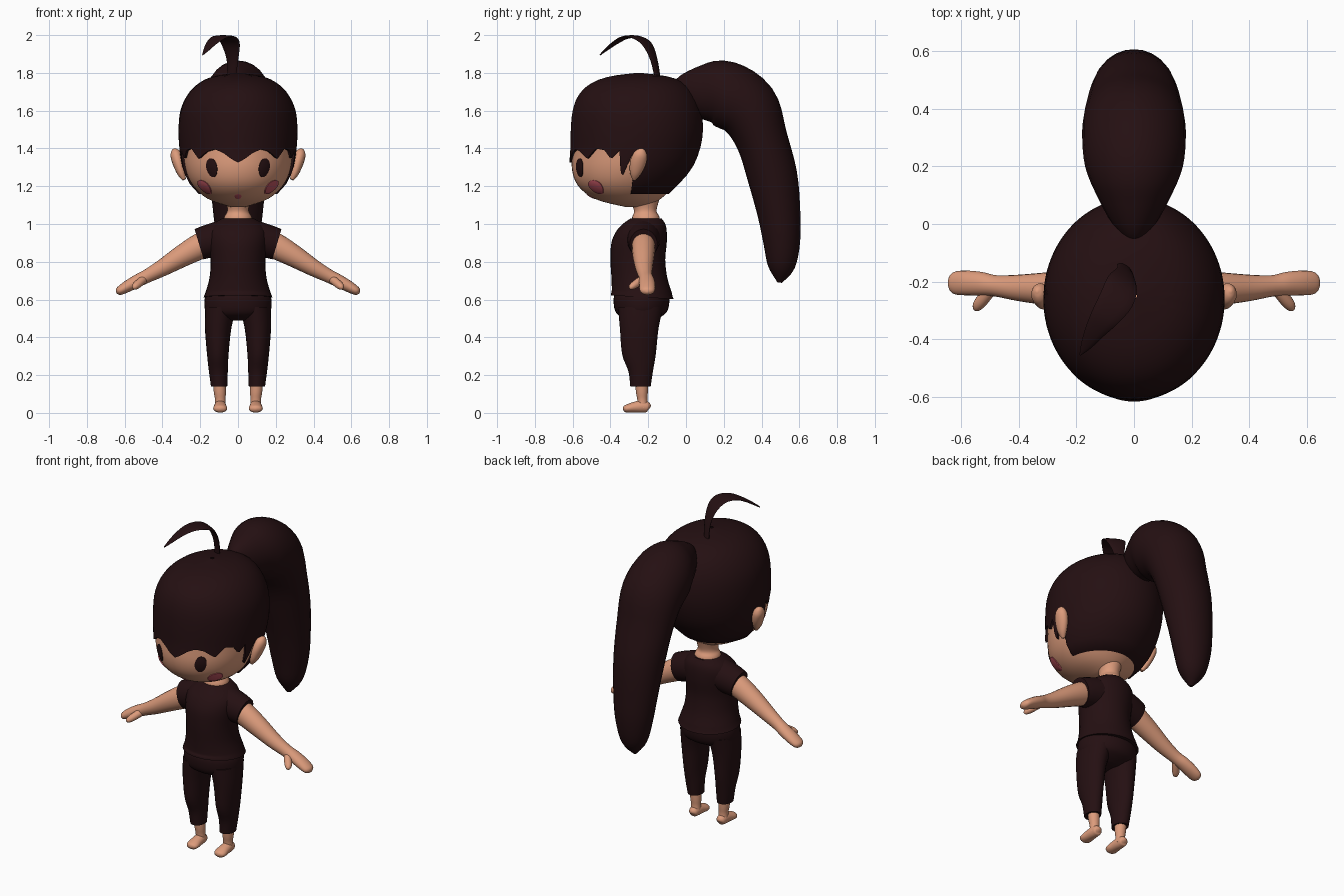
import bpy, bmesh
from math import sin, cos, pi, radians
from mathutils import Vector

cube = bpy.data.objects.get("Cube")
if cube:
    bpy.data.objects.remove(cube, do_unlink=True)


def material(name, rgb):
    mat = bpy.data.materials.new(name)
    mat.use_nodes = True
    mat.diffuse_color = (*rgb, 1)
    mat.node_tree.nodes["Principled BSDF"].inputs["Base Color"].default_value = (*rgb, 1)
    return mat


SKIN = material("warm_skin", (0.72, 0.33, 0.2))
DARK = material("dark_brown", (0.018, 0.005, 0.006))
BLUSH = material("rosy_pink", (0.52, 0.09, 0.12))


def smooth(rows, steps=4):
    """Catmull-Rom interpolation between rows of numbers."""
    out = []
    for i in range(len(rows) - 1):
        p, q = rows[i], rows[i + 1]
        before, after = rows[max(i - 1, 0)], rows[min(i + 2, len(rows) - 1)]
        for k in range(steps):
            t = k / steps
            out.append([b + t * ((c - a) + t * (2*a - 5*b + 4*c - d + t * (3*b - a - 3*c + d))) / 2
                        for a, b, c, d in zip(before, p, q, after)])
    return out + [list(rows[-1])]


def lookup(keys, x):
    """Linear interpolation of rows whose first entry rises."""
    x = min(max(x, keys[0][0]), keys[-1][0])
    for p, q in zip(keys, keys[1:]):
        if x <= q[0]:
            f = (x - p[0]) / max(q[0] - p[0], 1e-6)
            return [a + (b - a) * f for a, b in zip(p[1:], q[1:])]


def skin_rings(name, rings, mat, cap=True, angle=45):
    """Join equal rings of points into one surface."""
    bm = bmesh.new()
    grid = [[bm.verts.new(p) for p in ring] for ring in rings]
    n = len(grid[0])
    for lower, upper in zip(grid, grid[1:]):
        for i in range(n):
            j = (i + 1) % n
            bm.faces.new((lower[i], lower[j], upper[j], upper[i]))
    if cap:
        bm.faces.new(grid[0][::-1])
        bm.faces.new(grid[-1])
    bmesh.ops.recalc_face_normals(bm, faces=bm.faces[:])
    mesh = bpy.data.meshes.new(name)
    bm.to_mesh(mesh)
    bm.free()
    obj = bpy.data.objects.new(name, mesh)
    bpy.context.collection.objects.link(obj)
    mesh.materials.append(mat)
    bpy.ops.object.select_all(action="DESELECT")
    obj.select_set(True)
    bpy.context.view_layer.objects.active = obj
    bpy.ops.object.shade_smooth_by_angle(angle=radians(angle))
    return obj


def ellipse(center, u, v, n=20):
    return [Vector(center) + Vector(u) * cos(2*pi*i/n) + Vector(v) * sin(2*pi*i/n) for i in range(n)]


def stack(name, rows, mat, n=24):
    """Horizontal ellipses: height, centre x, half width, front y, back y."""
    rings = [ellipse((x, (f + b) / 2, z), (w, 0, 0), (0, (b - f) / 2, 0), n)
             for z, x, w, f, b in smooth(rows)]
    return skin_rings(name, rings, mat)


def tube(name, rows, side, mat, n=20):
    """Ellipses along a path: x, y, z, radius along side, other radius."""
    rows = smooth(rows)
    pts = [Vector(r[:3]) for r in rows]
    rings = []
    for i, r in enumerate(rows):
        t = (pts[min(i + 1, len(pts) - 1)] - pts[max(i - 1, 0)]).normalized()
        v = t.cross(Vector(side)).normalized()
        rings.append(ellipse(pts[i], v.cross(t) * r[3], v * r[4], n))
    return skin_rings(name, rings, mat)


# Head shape: height, half width, front, back
HEAD = smooth([(1.09, .05, -.33, -.2), (1.12, .145, -.46, -.14), (1.16, .21, -.54, -.09),
               (1.22, .262, -.595, -.03), (1.3, .295, -.617, .035), (1.4, .31, -.612, .075),
               (1.5, .315, -.61, .09), (1.6, .305, -.6, .08), (1.68, .27, -.57, .05),
               (1.74, .215, -.51, 0), (1.78, .135, -.41, -.09), (1.8, .01, -.26, -.24)])


def head_point(a, z, off=0.0):
    """Point on the head; angle a starts at the front and turns to +x."""
    w, front, back = lookup(HEAD, z)
    w, b = max(w + off, .002), max((back - front) / 2 + off, .002)
    return Vector((w * sin(a), (front + back) / 2 - b * cos(a), z))


def around(n):
    return [-pi + 2 * pi * i / n for i in range(n)]


heights = [1.09 + .42 * (k / 20) ** 1.4 for k in range(21)]
skin_rings("head", [[head_point(a, z, -.012) for a in around(48)] for z in heights], SKIN)

# Hair cap with a scalloped fringe: angle, edge height
FRINGE = [(0, 1.325), (.12, 1.345), (.25, 1.375), (.4, 1.395), (.55, 1.385), (.76, 1.345),
          (.92, 1.4), (1.08, 1.39), (1.21, 1.345), (1.33, 1.39), (1.41, 1.28), (1.46, 1.25),
          (1.55, 1.38), (1.62, 1.38), (1.66, 1.16), (pi, 1.16)]
angles = around(180)
edge = [lookup(FRINGE, abs(a))[0] for a in angles]
rings = [[head_point(a, e, -.035) for a, e in zip(angles, edge)]]
for k in range(21):
    rings.append([head_point(a, e + (1.8 - e) * sin(k / 20 * pi / 2)) for a, e in zip(angles, edge)])
skin_rings("hair_cap", rings, DARK, cap=False, angle=60)

# Ponytail and the curled lock on top
tube("ponytail", [(0, -.05, 1.69, .03, .06), (0, 0, 1.7, .075, .1), (0, .09, 1.7, .125, .145),
                  (0, .2, 1.69, .17, .175), (0, .325, 1.61, .18, .17), (0, .4, 1.45, .168, .138),
                  (0, .458, 1.25, .15, .132), (0, .493, 1.05, .13, .113), (0, .507, .9, .11, .097),
                  (0, .505, .77, .075, .07), (0, .495, .69, .012, .012)], (1, 0, 0), DARK, 24)
tube("top_lock", [(-.035, -.15, 1.77, .025, .012), (-.03, -.17, 1.87, .035, .01),
                  (-.04, -.205, 1.95, .055, .009), (-.06, -.26, 1.988, .06, .008),
                  (-.1, -.32, 1.988, .05, .008), (-.135, -.37, 1.962, .036, .008),
                  (-.165, -.42, 1.925, .02, .006), (-.187, -.455, 1.895, .003, .003)],
     (.87, -.49, 0), DARK, 12)


def decal(name, a, z, da, dz, mat, lift=.004):
    """Thin oval plate that follows the face."""
    rings = []
    for r, off in ((1, -.015), (1, lift - .013), (.7, lift - .011), (.35, lift - .01), (.02, lift - .01)):
        rings.append([head_point(a + da * r * cos(t), z + dz * r * sin(t), off) for t in around(24)])
    skin_rings(name, rings, mat)


# Face and ears
decal("mouth", 0, 1.145, .1, .013, BLUSH)
for s, word in ((1, "left"), (-1, "right")):
    decal(word + "_eye", s * .515, 1.298, .115, .05, DARK)
    decal(word + "_cheek", s * .87, 1.195, .18, .037, BLUSH, .007)
    tube(word + "_ear", [(s * .285, -.275, 1.235, .01, .01), (s * .3, -.268, 1.27, .03, .022),
                         (s * .315, -.255, 1.32, .042, .03), (s * .328, -.242, 1.365, .038, .03),
                         (s * .335, -.235, 1.39, .022, .018), (s * .337, -.233, 1.4, .004, .004)],
         (0, 1, 0), SKIN, 16)

# Neck, shirt and hips
stack("neck", [(.98, 0, .078, -.29, -.135), (1.035, 0, .074, -.285, -.14), (1.065, 0, .058, -.275, -.155),
               (1.1, 0, .06, -.285, -.15), (1.16, 0, .08, -.31, -.13)], SKIN)
shirt = stack("shirt_body", [(.612, 0, .182, -.398, -.065), (.65, 0, .168, -.393, -.08),
                             (.72, 0, .15, -.395, -.1), (.81, 0, .145, -.4, -.11),
                             (.9, 0, .155, -.395, -.102), (.96, 0, .155, -.37, -.102),
                             (1.0, 0, .13, -.335, -.11), (1.03, 0, .083, -.292, -.13)], DARK, 32)
# the hem dips toward the back
for v in shirt.data.vertices:
    if v.co.z < .63:
        v.co.z -= (v.co.y + .23) * .06
stack("trouser_hips", [(.488, 0, .08, -.3, -.18), (.505, 0, .135, -.34, -.14), (.53, 0, .168, -.37, -.105),
                       (.57, 0, .178, -.382, -.09), (.62, 0, .172, -.38, -.09),
                       (.66, 0, .14, -.35, -.11)], DARK, 32)

# Limbs
for s, word in ((1, "left"), (-1, "right")):
    sleeve = [((.06, -.225, .93), .095, .1, 0), ((.12, -.225, .918), .088, .092, .008),
              ((.17, -.225, .905), .082, .085, .018), ((.206, -.225, .893), .073, .08, .024)]
    skin_rings(word + "_sleeve", [ellipse((s * c[0], c[1], c[2]), (0, ry, 0), (s * lean, 0, rz))
                                  for c, ry, rz, lean in sleeve], DARK)
    tube(word + "_arm", [(s * .15, -.225, .905, .06, .068), (s * .21, -.225, .878, .062, .068),
                         (s * .3, -.225, .828, .057, .058), (s * .4, -.222, .768, .046, .045),
                         (s * .48, -.215, .725, .037, .036), (s * .53, -.208, .7, .041, .034),
                         (s * .58, -.205, .673, .043, .031), (s * .62, -.205, .65, .04, .025),
                         (s * .637, -.205, .641, .028, .018), (s * .645, -.205, .637, .006, .005)],
         (0, 1, 0), SKIN)
    tube(word + "_thumb", [(s * .49, -.215, .715, .022, .022), (s * .52, -.255, .69, .022, .022),
                           (s * .54, -.28, .673, .02, .019), (s * .549, -.295, .663, .012, .012),
                           (s * .551, -.3, .66, .003, .003)], (1, 0, 0), SKIN, 14)
    stack(word + "_trouser_leg", [(.14, s * .1, .043, -.295, -.187), (.22, s * .104, .05, -.305, -.175),
                                  (.31, s * .107, .057, -.338, -.16), (.45, s * .105, .07, -.35, -.145),
                                  (.56, s * .09, .083, -.36, -.12)], DARK)
    stack(word + "_ankle", [(.025, s * .094, .03, -.255, -.2), (.07, s * .094, .028, -.258, -.205),
                            (.11, s * .096, .032, -.265, -.202), (.17, s * .1, .034, -.27, -.2)], SKIN)
    tube(word + "_foot", [(s * .094, -.192, .025, .008, .008), (s * .094, -.2, .029, .025, .025),
                          (s * .094, -.23, .034, .031, .033), (s * .094, -.27, .03, .034, .029),
                          (s * .094, -.305, .024, .037, .023), (s * .094, -.325, .02, .028, .017),
                          (s * .094, -.333, .018, .006, .005)], (1, 0, 0), SKIN)
